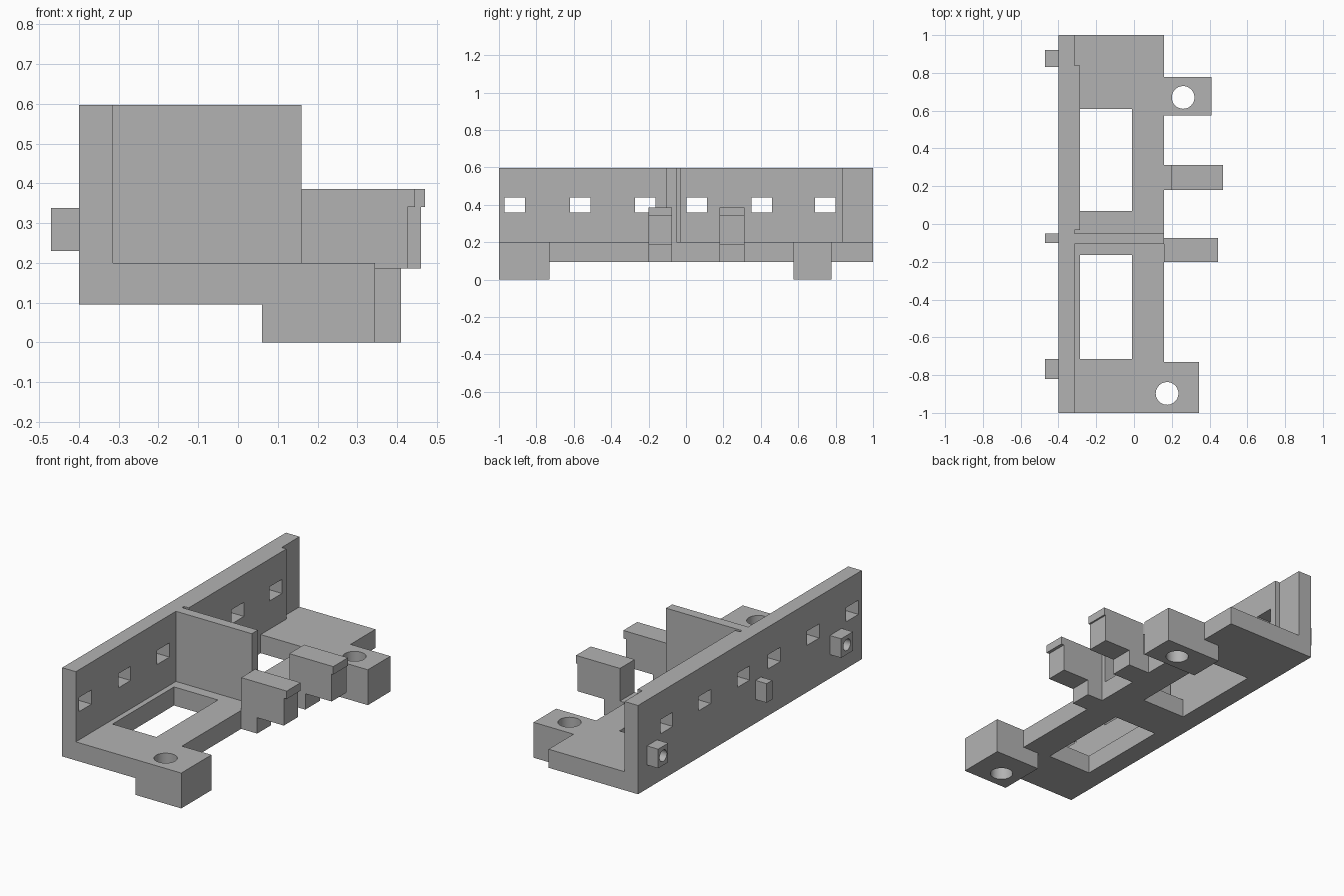
import bpy, bmesh, math
from mathutils import Matrix, Vector

cube = bpy.data.objects.get("Cube")
if cube:
    bpy.data.objects.remove(cube, do_unlink=True)

grey = bpy.data.materials.new("plain grey")
grey.use_nodes = True
COLOUR = (0.45, 0.45, 0.45, 1)
grey.diffuse_color = COLOUR
grey.node_tree.nodes["Principled BSDF"].inputs["Base Color"].default_value = COLOUR

# Main levels and planes shared by the parts
BOTTOM, FLOOR, TOP = 0.095, 0.2, 0.597
BACK, INNER, EDGE = -0.4, -0.315, 0.16


def finish(name, bm):
    bmesh.ops.recalc_face_normals(bm, faces=bm.faces)
    mesh = bpy.data.meshes.new(name)
    bm.to_mesh(mesh)
    bm.free()
    mesh.materials.append(grey)
    obj = bpy.data.objects.new(name, mesh)
    bpy.context.collection.objects.link(obj)
    return obj


def prism(name, profile, y0, y1):
    """Extrude an x-z outline along y."""
    bm = bmesh.new()
    points = list(dict.fromkeys(profile))
    face = bm.faces.new([bm.verts.new((x, y0, z)) for x, z in points])
    grown = bmesh.ops.extrude_face_region(bm, geom=[face])["geom"]
    verts = [v for v in grown if isinstance(v, bmesh.types.BMVert)]
    bmesh.ops.translate(bm, verts=verts, vec=(0, y1 - y0, 0))
    return finish(name, bm)


def box(name, x0, x1, y0, y1, z0, z1):
    return prism(name, [(x0, z0), (x1, z0), (x1, z1), (x0, z1)], y0, y1)


def rod(name, centre, radius, length, axis="Z"):
    bm = bmesh.new()
    turn = Matrix.Rotation(math.pi / 2, 4, "Y") if axis == "X" else Matrix()
    bmesh.ops.create_cone(bm, cap_ends=True, segments=48, radius1=radius,
                          radius2=radius, depth=length,
                          matrix=Matrix.Translation(Vector(centre)) @ turn)
    return finish(name, bm)


def cut(obj, cutters):
    """Subtract the cutters, bake the result and remove them."""
    for c in cutters:
        c.hide_render = True
        mod = obj.modifiers.new("cut", "BOOLEAN")
        mod.operation, mod.solver, mod.object = "DIFFERENCE", "EXACT", c
    graph = bpy.context.evaluated_depsgraph_get()
    mesh = bpy.data.meshes.new_from_object(obj.evaluated_get(graph))
    obj.modifiers.clear()
    obj.data = mesh
    mesh.shade_smooth()
    mesh.set_sharp_from_angle(angle=math.radians(30))
    for c in cutters:
        bpy.data.objects.remove(c, do_unlink=True)


# Floor plate with two rectangular openings
plate = box("floor_plate", INNER, EDGE, -1, 1, BOTTOM, FLOOR)
cut(plate, [box("opening_cutter", -0.285, -0.01, y0, y1, 0, 0.4)
            for y0, y1 in ((-0.715, -0.165), (0.07, 0.61))])


# Upright wall and its thicker liner, pierced by a row of windows
def window_cutters(starts):
    return [box("window_cutter", -0.5, -0.2, y, y + 0.11, 0.36, 0.44) for y in starts]


wall = box("wall", BACK, INNER, -1, 1, BOTTOM, TOP)
cut(wall, window_cutters((-0.97, -0.62, -0.273, 0.003, 0.35, 0.69)))
liner = box("wall_liner", INNER, -0.285, -0.033, 0.84, FLOOR, TOP)
cut(liner, window_cutters((0.003, 0.35, 0.69)))

# Cross divider
box("divider", INNER, EDGE, -0.105, -0.05, FLOOR, TOP)

# Screw mounts: stepped blocks that hook under the plate
for name, x1, y0, y1, hx, hy in (("front_mount", 0.345, -1, -0.73, 0.175, -0.897),
                                 ("back_mount", 0.41, 0.575, 0.777, 0.26, 0.67)):
    step = [(0.06, 0), (x1, 0), (x1, FLOOR), (EDGE, FLOOR), (EDGE, BOTTOM), (0.06, BOTTOM)]
    mount = prism(name, step, y0, y1)
    cut(mount, [rod("screw_cutter", (hx, hy, 0.1), 0.06, 1)])
# Let the front screw hole pass cleanly through the plate edge
cut(plate, [rod("screw_cutter", (0.175, -0.897, 0.1), 0.06, 1)])

# Clips: stem, overhanging body and a small lip
for name, start, stem, body, lip, y0, y1 in (
        ("front_clip", EDGE, 0.26, 0.427, 0.445, -0.2, -0.075),
        ("back_clip", 0.195, 0.295, 0.46, 0.47, 0.18, 0.312)):
    prism(name, [(EDGE, BOTTOM), (stem, BOTTOM), (stem, 0.185), (body, 0.185),
                 (body, 0.34), (lip, 0.34), (lip, 0.385), (start, 0.385),
                 (start, FLOOR), (EDGE, FLOOR)], y0, y1)

# Pegs on the outer side of the wall; the end ones are bored
for name, y0, y1, bored in (("front_peg", -0.82, -0.715, True),
                            ("middle_peg", -0.1, -0.05, False),
                            ("back_peg", 0.83, 0.92, True)):
    peg = box(name, -0.47, BACK, y0, y1, 0.23, 0.338)
    if bored:
        cut(peg, [rod("bore_cutter", (-0.45, (y0 + y1) / 2, 0.284), 0.032, 0.3, "X")])
